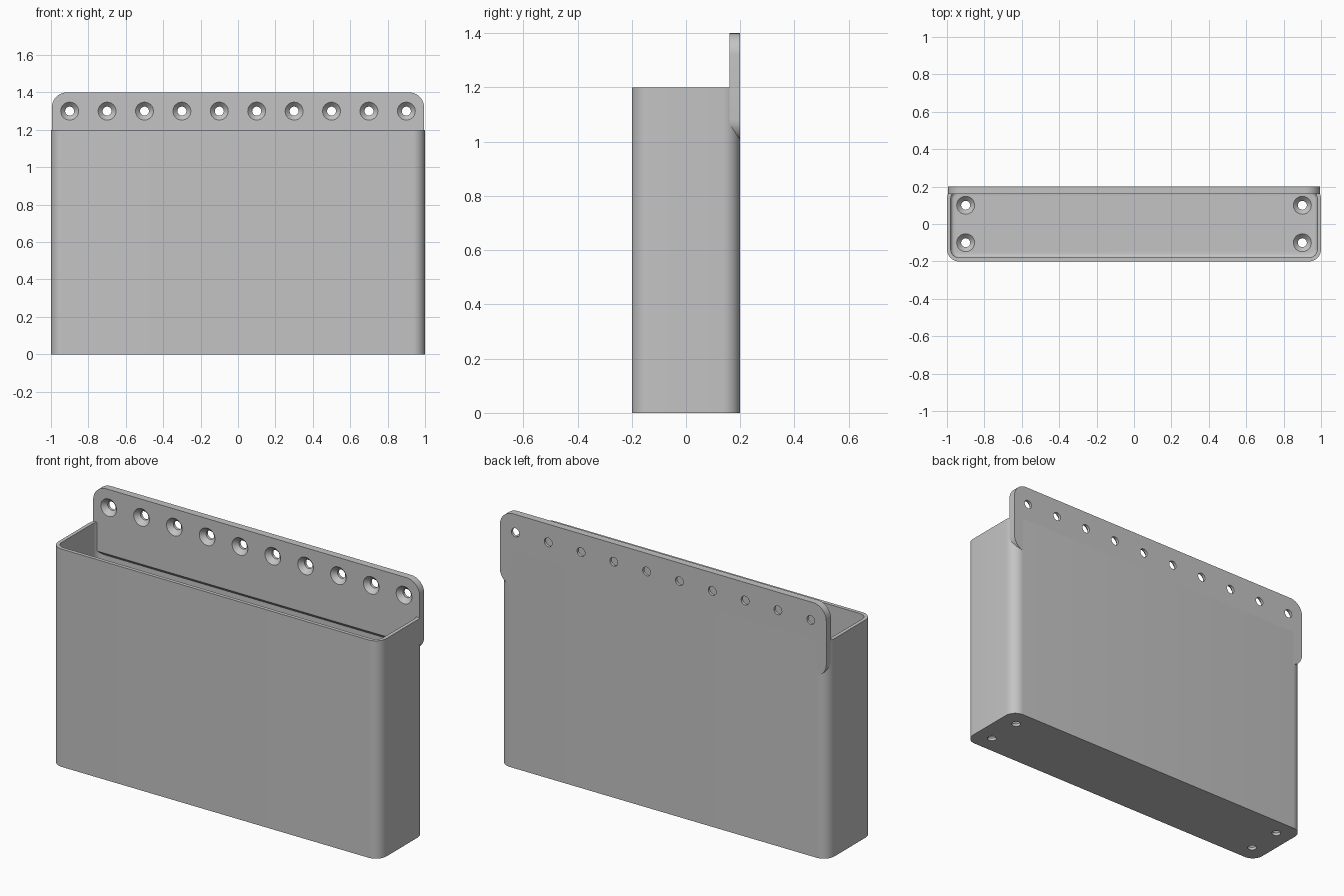
import bpy, bmesh, math
from mathutils import Matrix, Vector

cube = bpy.data.objects.get("Cube")
if cube:
    bpy.data.objects.remove(cube, do_unlink=True)

mat = bpy.data.materials.new("plain grey")
mat.use_nodes = True
grey = (0.55, 0.55, 0.55, 1)
mat.diffuse_color = grey
mat.node_tree.nodes["Principled BSDF"].inputs["Base Color"].default_value = grey


def rounded_ring(bm, hx, hy, r, z, steps=10):
    """Rounded rectangle of vertices at height z."""
    ring = []
    for q, (sx, sy) in enumerate([(1, 1), (-1, 1), (-1, -1), (1, -1)]):
        for i in range(steps + 1):
            a = math.pi / 2 * (q + i / steps)
            ring.append(bm.verts.new((sx * (hx - r) + r * math.cos(a),
                                      sy * (hy - r) + r * math.sin(a), z)))
    return ring


def loft(bm, sections):
    """Skin a list of (half x, half y, radius, z) and cap both ends."""
    rings = [rounded_ring(bm, *s) for s in sections]
    for a, b in zip(rings, rings[1:]):
        for i in range(len(a)):
            j = (i + 1) % len(a)
            bm.faces.new((a[i], a[j], b[j], b[i]))
    bm.faces.new(rings[0])
    bm.faces.new(rings[-1])


def make_object(name, bm):
    bmesh.ops.recalc_face_normals(bm, faces=bm.faces)
    mesh = bpy.data.meshes.new(name)
    bm.to_mesh(mesh)
    bm.free()
    mesh.materials.append(mat)
    ob = bpy.data.objects.new(name, mesh)
    bpy.context.collection.objects.link(ob)
    return ob


def countersinks(name, spots, matrix):
    """Screw hole cutters: a cone opening towards local +z, over a shaft."""
    bm = bmesh.new()
    profile = [(0.024, -0.08), (0.024, -0.025), (0.048, 0), (0.048, 0.012)]
    n = 32
    for x, y in spots:
        rings = [[bm.verts.new((x + r * math.cos(2 * math.pi * i / n),
                                y + r * math.sin(2 * math.pi * i / n), z))
                  for i in range(n)] for r, z in profile]
        for a, b in zip(rings, rings[1:]):
            for i in range(n):
                j = (i + 1) % n
                bm.faces.new((a[i], a[j], b[j], b[i]))
        bm.faces.new(rings[0])
        bm.faces.new(rings[-1])
    bm.transform(matrix)
    return make_object(name, bm)


def cut_and_smooth(ob, cutter):
    bpy.ops.object.select_all(action='DESELECT')
    bpy.context.view_layer.objects.active = ob
    ob.select_set(True)
    mod = ob.modifiers.new("screw holes", 'BOOLEAN')
    mod.operation = 'DIFFERENCE'
    mod.solver = 'EXACT'
    mod.object = cutter
    bpy.ops.object.modifier_apply(modifier=mod.name)
    bpy.data.objects.remove(cutter, do_unlink=True)
    bpy.ops.object.shade_smooth_by_angle(angle=math.radians(30))


# Open bin: outer wall, rim, inner wall, filleted floor
wall, floor, fillet, corner = 0.02, 0.04, 0.02, 0.065
sections = [(1, 0.2, corner, 0), (1, 0.2, corner, 1.2),
            (1 - wall, 0.2 - wall, corner - wall, 1.2)]
for i in range(5):
    a = math.pi / 2 * i / 4
    inset = wall + fillet * (1 - math.cos(a))
    sections.append((1 - inset, 0.2 - inset, corner - inset,
                     floor + fillet * (1 - math.sin(a))))
bm = bmesh.new()
loft(bm, sections)
bin_body = make_object("bin_body", bm)
floor_spots = [(x, y) for x in (-0.9, 0.9) for y in (-0.1, 0.1)]
cut_and_smooth(bin_body, countersinks("floor_cutter", floor_spots,
                                      Matrix.Translation((0, 0, floor))))

# Mounting plate: rounded slab with its lower edge sloped back to the wall
bm = bmesh.new()
loft(bm, [(0.995, 0.2, 0.08, 0), (0.995, 0.2, 0.08, 0.04)])
stand_up = Matrix.Translation((0, 0.2, 1.2)) @ Matrix.Rotation(math.pi / 2, 4, 'X')
bm.transform(stand_up)
cut = bmesh.ops.bisect_plane(bm, geom=bm.verts[:] + bm.edges[:] + bm.faces[:],
                             plane_co=Vector((0, 0.2, 1.002)),
                             plane_no=Vector((0, -1, -1)), clear_outer=True)
bmesh.ops.holes_fill(bm, edges=[e for e in bm.edges if e.is_boundary], sides=0)
plate = make_object("mounting_plate", bm)
plate_spots = [(-0.9 + 0.2 * i, 0.1) for i in range(10)]
plate_face = stand_up @ Matrix.Translation((0, 0, 0.04))
cut_and_smooth(plate, countersinks("plate_cutter", plate_spots, plate_face))
